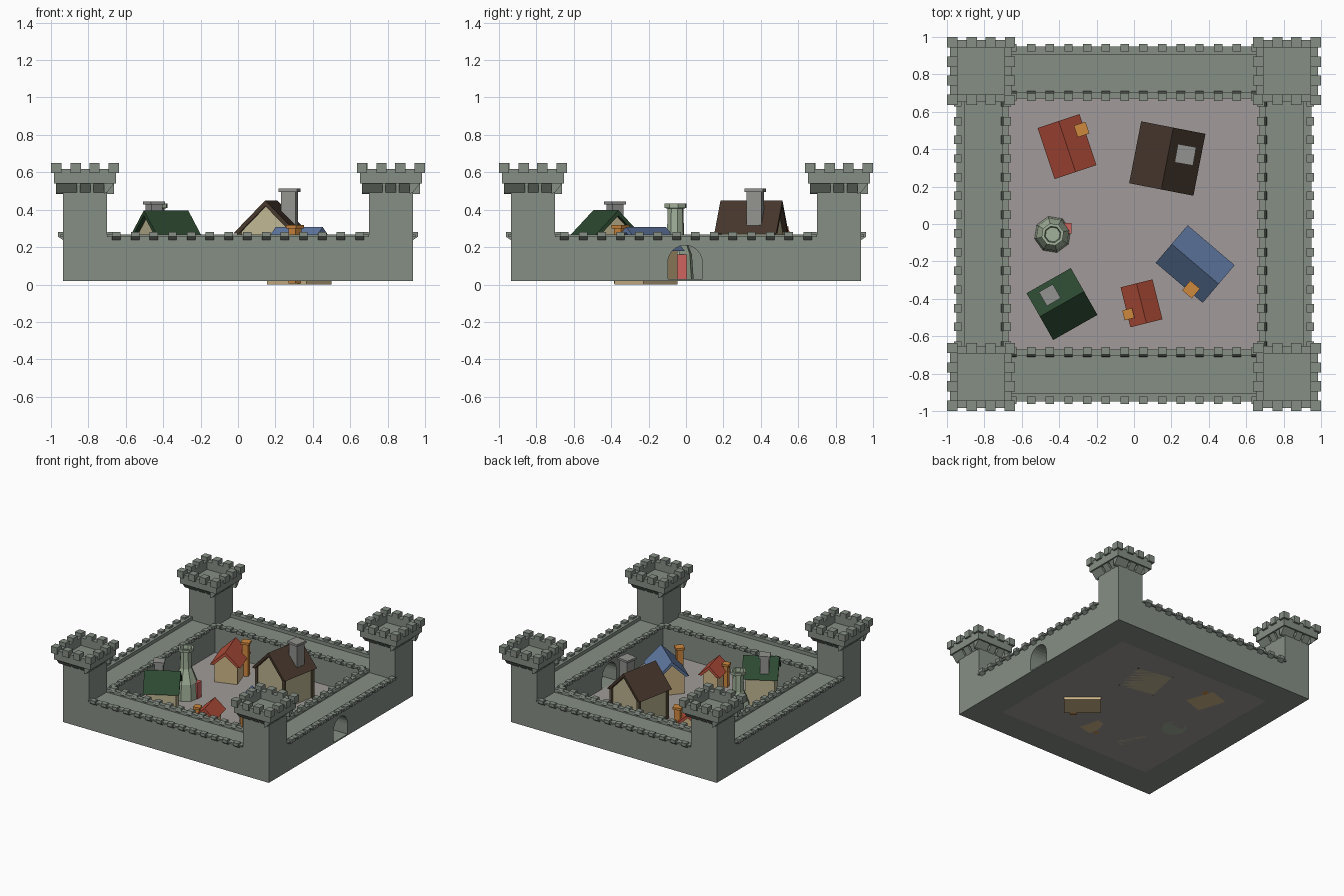
import bpy, bmesh
from math import radians, cos, sin, pi
from mathutils import Matrix

if "Cube" in bpy.data.objects:
    bpy.data.objects.remove(bpy.data.objects["Cube"])


def srgb(r, g, b):
    return tuple((c / 255) ** 2.2 for c in (r, g, b)) + (1,)


def mat(name, *rgb):
    m = bpy.data.materials.new(name)
    m.diffuse_color = srgb(*rgb)
    m.use_nodes = True
    m.node_tree.nodes["Principled BSDF"].inputs["Base Color"].default_value = m.diffuse_color
    return m


STONE = mat("stone", 132, 141, 132)
PAVING = mat("paving", 160, 154, 152)
PLASTER = mat("plaster", 190, 180, 145)
TAN = mat("tan_wall", 205, 180, 135)
TIMBER = mat("timber", 100, 90, 70)
BROWN = mat("brown_tile", 72, 58, 48)
GREEN = mat("green_tile", 48, 74, 52)
RED = mat("red_tile", 180, 80, 62)
BLUE = mat("blue_tile", 95, 118, 158)
ORANGE = mat("orange_brick", 205, 135, 65)
GREY = mat("grey_brick", 145, 145, 142)
SAGE = mat("sage_stone", 160, 175, 152)
PINK = mat("door_red", 205, 100, 95)
I = Matrix.Identity(4)


def prism(bm, pts, a, b, M=I):
    """Extrude an (x, z) profile along y from a to b."""
    n = len(pts)
    v0 = [bm.verts.new(M @ Matrix.Translation((x, a, z)).translation) for x, z in pts]
    v1 = [bm.verts.new(M @ Matrix.Translation((x, b, z)).translation) for x, z in pts]
    bm.faces.new(v0)
    bm.faces.new(v1[::-1])
    for i in range(n):
        j = (i + 1) % n
        bm.faces.new((v0[i], v1[i], v1[j], v0[j]))


def box(bm, x0, x1, y0, y1, z0, z1, M=I):
    prism(bm, [(x0, z0), (x1, z0), (x1, z1), (x0, z1)], y0, y1, M)


def finish(bm, name, material):
    bmesh.ops.recalc_face_normals(bm, faces=bm.faces)
    me = bpy.data.meshes.new(name)
    bm.to_mesh(me)
    bm.free()
    me.materials.append(material)
    ob = bpy.data.objects.new(name, me)
    bpy.context.collection.objects.link(ob)
    return ob


def place(x, y, deg):
    return Matrix.Translation((x, y, 0)) @ Matrix.Rotation(radians(deg), 4, 'Z')


# Curtain walls: recessed walkway between two parapets
PROFILE = [(.70, .02), (.70, .255), (.67, .255), (.67, .268), (.705, .268), (.705, .24),
           (.905, .24), (.905, .268), (.95, .268), (.95, .255), (.935, .255), (.935, .02)]
walls = []
for k in range(4):
    R = place(0, 0, 90 * k)
    bm = bmesh.new()
    prism(bm, PROFILE, -.70, .70, R)
    walls.append(finish(bm, f"curtain_wall_{k}", STONE))
    # Merlons and their sloped corbels on both edges
    bm = bmesh.new()
    for i in range(14):
        y0 = -.65 + .1 * i - .0225
        y1 = y0 + .045
        prism(bm, [(.935, .237), (.963, .256), (.963, .282), (.923, .282), (.923, .256)], y0, y1, R)
        prism(bm, [(.70, .237), (.657, .256), (.657, .282), (.697, .282), (.71, .256)], y0, y1, R)
    finish(bm, f"wall_merlons_{k}", STONE)

# Arched gateway cut through the right wall
bm = bmesh.new()
arch = [(-.0925, .03), (.0925, .03)]
arch += [(.0925 * cos(pi * i / 12), .115 + .095 * sin(pi * i / 12)) for i in range(13)]
prism(bm, arch, -1.1, -.6, place(0, -.005, 90))
cutter = finish(bm, "gate_cutter", STONE)
cutter.hide_render = True
mod = walls[0].modifiers.new("gate", 'BOOLEAN')
mod.operation = 'DIFFERENCE'
mod.solver = 'EXACT'
mod.object = cutter
bpy.context.view_layer.objects.active = walls[0]
bpy.ops.object.modifier_apply(modifier="gate")
bpy.data.objects.remove(cutter)

# Corner towers with corbels, open parapet and merlons
for n, (sx, sy) in enumerate([(-1, -1), (1, -1), (1, 1), (-1, 1)]):
    bm = bmesh.new()
    cx, cy = sx * .8175, sy * .8175
    T = place(cx, cy, 0)
    box(bm, -.1175, .1175, -.1175, .1175, .02, .54, T)
    box(bm, -.166, .166, -.166, .166, .54, .555, T)
    for k in range(4):
        S = place(cx, cy, 90 * k)
        box(bm, .125, .166, -.166, .125, .555, .618, S)
        for i in range(3):
            y = -.072 + .072 * i
            prism(bm, [(.11, .485), (.1175, .492), (.155, .54), (.11, .54)], y - .028, y + .028, S)
        # corner corbel and merlons (last corner belongs to the next side)
        prism(bm, [(.10, .485), (.1175, .492), (.155, .54), (.10, .54)], -.155, -.1, S)
        for y in (-.155, -.05, .05):
            box(bm, .125, .182, y - .0275, y + .0275, .595, .65, S)
    finish(bm, f"corner_tower_{n}", STONE)

# Courtyard floor
bm = bmesh.new()
box(bm, -.705, .705, -.705, .705, .02, .03)
finish(bm, "courtyard", PAVING)


def house(name, x, y, deg, length, width, ridge, eave, base, roof, wall, posts=False):
    """Gabled house whose ridge runs along its local y axis."""
    M = place(x, y, deg - 90)
    w, h, t = width / 2, length / 2, .03
    slope = (ridge - eave) / w
    bm = bmesh.new()
    prism(bm, [(-w, eave), (0, ridge), (w, eave), (w - t, eave), (0, ridge - t * slope), (t - w, eave)], -h, h, M)
    finish(bm, name + "_roof", roof)
    b = w - .03
    bm = bmesh.new()
    prism(bm, [(-b, base), (b, base), (b, eave), (0, ridge - t * slope), (-b, eave)], -h + .025, h - .025, M)
    finish(bm, name + "_walls", wall)
    if posts:
        bm = bmesh.new()
        for px in (-b, b):
            for py in (-h + .022, h - .022):
                box(bm, px - .011, px + .011, py - .011, py + .011, base, eave + .01, M)
        finish(bm, name + "_posts", TIMBER)


def chimney(name, x, y, deg, size, z0, z1, material):
    M = place(x, y, deg)
    s, c = size / 2, size / 2 + .01
    bm = bmesh.new()
    box(bm, -s, s, -s, s, z0, z1 - .018, M)
    box(bm, -c, c, -c, c, z1 - .018, z1, M)
    finish(bm, name, material)


# Houses
house("brown_house", .178, .35, 79, .337, .35, .45, .272, .02, BROWN, PLASTER, True)
house("green_house", -.385, -.428, 29.6, .272, .288, .397, .262, .02, GREEN, PLASTER)
house("blue_house", .327, -.214, -40.4, .33, .264, .308, .18, 0, BLUE, TAN)
house("red_house", -.358, .414, -71.6, .287, .236, .292, .18, .02, RED, TAN)
house("red_cottage", .04, -.424, -76, .22, .176, .243, .16, .02, RED, TAN)

# Chimneys
chimney("brown_house_chimney", .275, .37, -10, .08, .2, .512, GREY)
chimney("green_house_chimney", -.45, -.38, 30, .066, .2, .445, GREY)
chimney("blue_house_chimney", .305, -.35, 50, .048, .005, .318, ORANGE)
chimney("red_house_chimney", -.28, .505, 18, .046, .02, .31, ORANGE)
chimney("red_cottage_chimney", -.03, -.482, 14, .034, .02, .22, ORANGE)

# Round kiln: eight-sided lathe with a flared hollow rim
bm = bmesh.new()
rings = []
for r, z in [(.1, .02), (.09, .16), (.047, .27), (.043, .405), (.061, .41), (.061, .432), (.045, .432), (.04, .40)]:
    rings.append([bm.verts.new((-.435 + r * cos(pi * (i + .3) / 4), -.056 + r * sin(pi * (i + .3) / 4), z))
                  for i in range(8)])
for lo, hi in zip(rings, rings[1:]):
    for i in range(8):
        bm.faces.new((lo[i], lo[(i + 1) % 8], hi[(i + 1) % 8], hi[i]))
bm.faces.new(rings[-1])
bm.faces.new(rings[0][::-1])
finish(bm, "kiln", SAGE)

# Kiln door facing the gate
bm = bmesh.new()
box(bm, -.38, -.335, -.05, .005, .03, .16)
finish(bm, "kiln_door", PINK)
